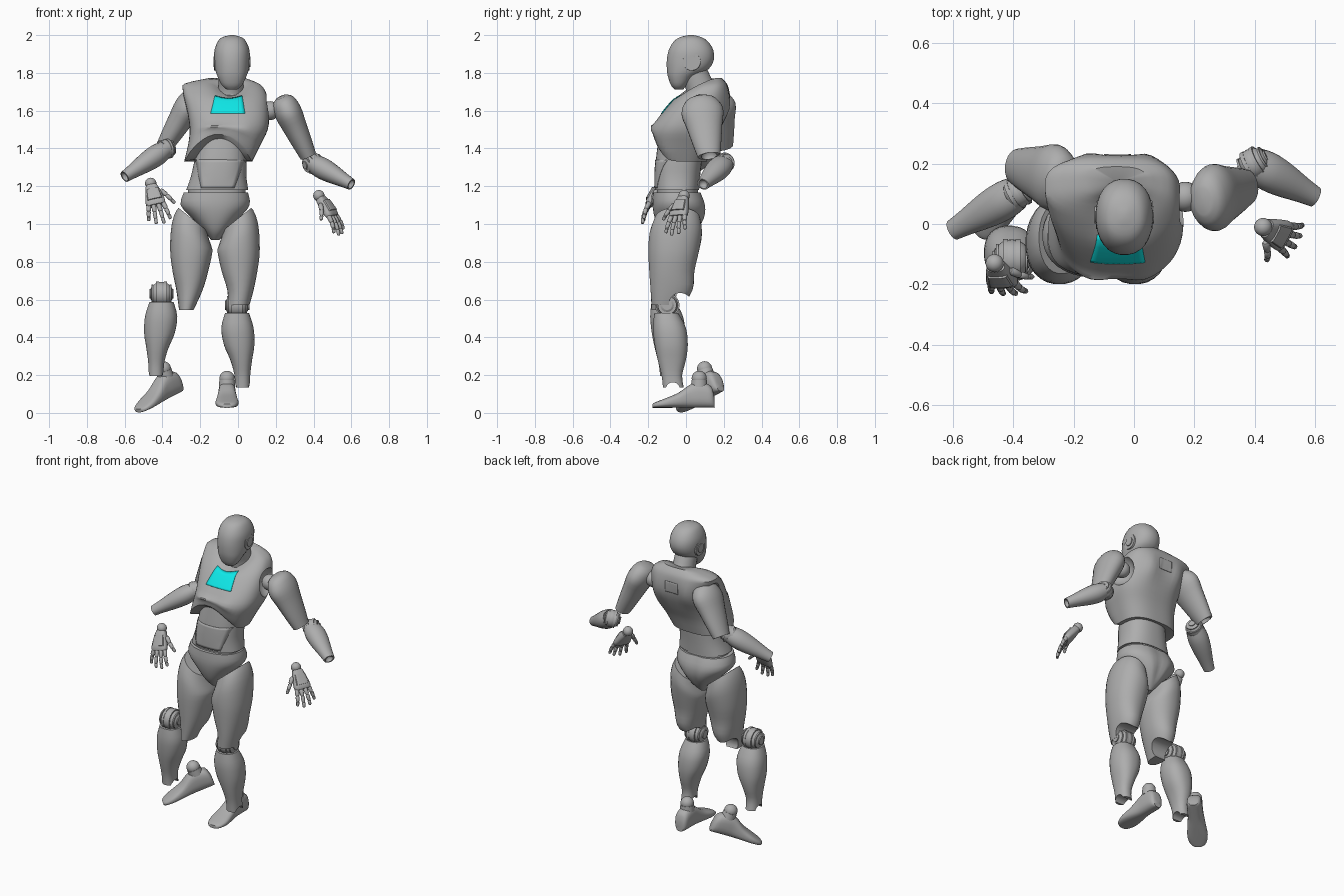
import bpy, bmesh, math
from mathutils import Vector, Matrix
from mathutils.bvhtree import BVHTree

cube = bpy.data.objects.get("Cube")
if cube:
    bpy.data.objects.remove(cube, do_unlink=True)


def material(name, colour):
    mat = bpy.data.materials.new(name)
    mat.use_nodes = True
    mat.diffuse_color = colour
    bsdf = next(n for n in mat.node_tree.nodes if n.type == 'BSDF_PRINCIPLED')
    bsdf.inputs["Base Color"].default_value = colour
    return mat


GREY = material("armour grey", (0.42, 0.42, 0.42, 1))
CYAN = material("chest cyan", (0.005, 0.85, 0.85, 1))
parts = []


def clamp(v):
    return max(0.0, min(1.0, v))


def resample(rings, steps):
    """Smooth interpolation between cross-sections."""
    out = []
    for i in range(len(rings) - 1):
        a, b, c, d = (rings[max(0, min(len(rings) - 1, i + k))] for k in (-1, 0, 1, 2))
        for s in range(steps):
            t = s / steps
            out.append([q + t * (r - p + t * (2 * p - 5 * q + 4 * r - e + t * (3 * (q - r) + e - p))) / 2
                        for p, q, r, e in zip(a, b, c, d)])
    return out + [list(rings[-1])]


def loft(bm, rings, n=24, power=2.0, M=Matrix(), warp=None, steps=3):
    """Skin rounded sections given as (x0, x1, y0, y1, z)."""
    loops = []
    for x0, x1, y0, y1, z in resample(rings, steps):
        loop = []
        for i in range(n):
            a = math.tau * (i + 0.5) / n
            c, s = (math.copysign(abs(f) ** (2 / power), f) for f in (math.cos(a), math.sin(a)))
            p = Vector(((x0 + x1 + (x1 - x0) * c) / 2, (y0 + y1 + (y1 - y0) * s) / 2, z))
            loop.append(bm.verts.new(M @ (warp(p) if warp else p)))
        loops.append(loop)
    for lo, hi in zip(loops, loops[1:]):
        for i in range(n):
            j = (i + 1) % n
            bm.faces.new((lo[i], lo[j], hi[j], hi[i]))
    for loop in (loops[0], loops[-1]):
        mid = bm.verts.new(sum((v.co for v in loop), Vector()) / n)
        for i in range(n):
            bm.faces.new((loop[i], loop[(i + 1) % n], mid))


def limb(bm, a, b, sections, n=24, M=Matrix(), steps=3):
    """Loft (t, rx, ry) sections along the line a to b."""
    a, b = Vector(a), Vector(b)
    z = (b - a).normalized()
    x = Vector((0, 1, 0)).cross(z)
    x = x.normalized() if x.length > 0.01 else Vector((1, 0, 0))
    F = Matrix((x, z.cross(x), z)).transposed().to_4x4()
    F.translation = a
    d = (b - a).length
    loft(bm, [(-rx, rx, -ry, ry, t * d) for t, rx, ry in sections], n, 2.0, M @ F, None, steps)


def rod(bm, a, b, r, r2=None, n=20):
    limb(bm, a, b, [(0, r, r), (1, r2 or r, r2 or r)], n, steps=1)


def ball(bm, c, r):
    bmesh.ops.create_uvsphere(bm, u_segments=24, v_segments=14, radius=r,
                              matrix=Matrix.Translation(c))


def finish(name, bm, mat=GREY, cutters=()):
    bmesh.ops.recalc_face_normals(bm, faces=bm.faces)
    me = bpy.data.meshes.new(name)
    bm.to_mesh(me)
    bm.free()
    me.materials.append(mat)
    ob = bpy.data.objects.new(name, me)
    bpy.context.collection.objects.link(ob)
    bpy.context.view_layer.objects.active = ob
    for cutter in cutters:
        cutter.hide_render = True
        mod = ob.modifiers.new("cut", 'BOOLEAN')
        mod.operation, mod.solver, mod.object = 'DIFFERENCE', 'EXACT', cutter
        bpy.ops.object.modifier_apply(modifier=mod.name)
        parts.remove(cutter)
        bpy.data.objects.remove(cutter, do_unlink=True)
    parts.append(ob)
    return ob


def ball_cutter(c, r):
    bm = bmesh.new()
    ball(bm, c, r)
    return finish("cutter", bm)


def rod_cutter(x, y, z, r):
    bm = bmesh.new()
    rod(bm, (x - .3, y, z), (x + .3, y, z), r, n=32)
    return finish("cutter", bm)


def joint(name, c, r, axis):
    """Ball joint with banded discs and end caps."""
    bm, c, axis = bmesh.new(), Vector(c), Vector(axis).normalized() * r
    ball(bm, c, r)
    for s in (-1, 1):
        rod(bm, c + axis * s * .2, c + axis * s * .45, r * 1.02)
        rod(bm, c + axis * s * .7, c + axis * s * .82, r * .78)
        rod(bm, c + axis * s * .8, c + axis * s * 1.01, r * .4)
    finish(name, bm)


def plate(name, target, bottom, top, z0, z1, sag, side, mat=GREY):
    """Thin plate laid on the target's front (side -1) or back (side 1)."""
    src, bm = bmesh.new(), bmesh.new()
    src.from_mesh(target.data)
    tree, n, grid = BVHTree.FromBMesh(src), 10, []
    src.free()
    for j in range(n + 1):
        v = j / n
        for i in range(n + 1):
            u = i / n
            x = (bottom[0] + (bottom[1] - bottom[0]) * u) * (1 - v) + (top[0] + (top[1] - top[0]) * u) * v
            z = z0 + (z1 - z0) * v - sag * v * math.sin(math.pi * u)
            hit = tree.ray_cast(Vector((x, side * 2, z)), Vector((0, -side, 0)))[0]
            grid.append(bm.verts.new(hit + Vector((0, side * .001, 0))) if hit else None)
    for j in range(n):
        for i in range(n):
            k = j * (n + 1) + i
            quad = (grid[k], grid[k + 1], grid[k + n + 2], grid[k + n + 1])
            if all(quad):
                bm.faces.new(quad)
    ob = finish(name, bm, mat)
    mod = ob.modifiers.new("thickness", 'SOLIDIFY')
    mod.thickness, mod.offset = .004, 0


# Head with ear discs, and neck with collar
bm = bmesh.new()
loft(bm, [(-.06, -.004, -.06, -.015, 1.712), (-.086, .022, -.08, .005, 1.735), (-.108, .044, -.096, .05, 1.78),
          (-.122, .058, -.102, .12, 1.82), (-.127, .063, -.102, .148, 1.87), (-.125, .061, -.092, .145, 1.92),
          (-.109, .045, -.068, .12, 1.963), (-.085, .021, -.035, .085, 1.988), (-.042, -.022, .015, .04, 2)],
     28, 2.2)
for s in (-1, 1):
    ear = Vector((-.032, .03, 1.86))
    rod(bm, ear + Vector((s * .07, 0, 0)), ear + Vector((s * .094, 0, 0)), .05, .047, 28)
    rod(bm, ear + Vector((s * .07, 0, 0)), ear + Vector((s * .099, 0, 0)), .028, n=24)
finish("head", bm)
bm = bmesh.new()
limb(bm, (-.04, .1, 1.66), (-.034, .04, 1.81), [(0, .08, .088), (.35, .076, .084), (.39, .068, .076), (1, .066, .07)])
finish("neck", bm)


# Chest shell: arched front rim, pectorals, scooped neckline, shoulder sockets
def chest_shape(p):
    dx = abs(p.x + .055)
    front = clamp((-.03 - p.y) / .1)
    arch = .145 * clamp(1 - ((p.x + .105) / .185) ** 2) * front
    bulge = math.exp(-((dx - .085) / .065) ** 2 - ((p.z - 1.5) / .055) ** 2)
    blade = math.exp(-((dx - .1) / .05) ** 2 - ((p.z - 1.62) / .08) ** 2)
    back = clamp((p.y - .1) / .08)
    scoop = .07 * math.exp(-((p.x + .04) / .075) ** 2) * clamp((p.z - 1.66) / .1) * clamp((.16 - p.y) / .08)
    return Vector((p.x, p.y - .018 * bulge * front + .018 * blade * back,
                   p.z + arch * clamp(1 - (p.z - 1.33) / .2) - scoop))


bm = bmesh.new()
loft(bm, [(-.285, .075, -.172, .11, 1.33), (-.264, .12, -.177, .14, 1.42), (-.256, .158, -.172, .18, 1.5),
          (-.266, .165, -.133, .212, 1.58), (-.284, .158, -.066, .225, 1.66), (-.293, .142, -.005, .225, 1.71),
          (-.283, .112, .045, .215, 1.743), (-.16, .045, .09, .19, 1.772)], 48, 2.7, warp=chest_shape)
chest = finish("chest", bm, GREY, [ball_cutter((.2, .085, 1.6), .1), ball_cutter((-.34, .14, 1.61), .11)])
plate("chest_light", chest, (-.145, .037), (-.122, .022), 1.585, 1.68, .015, -1, CYAN)
plate("back_panel", chest, (-.1, -.01), (-.1, -.01), 1.62, 1.69, 0, 1)

# Abdomen, waist and pelvis
bm = bmesh.new()
loft(bm, [(-.275, .055, -.165, .07, 1.18), (-.25, .045, -.165, .075, 1.25), (-.23, .045, -.16, .085, 1.34),
          (-.2, .04, -.145, .1, 1.46)], 36, 2.4)
abdomen = finish("abdomen", bm)
plate("abdomen_panel", abdomen, (-.195, -.02), (-.225, .035), 1.19, 1.34, 0, -1)
bm = bmesh.new()
loft(bm, [(-.265, .04, -.155, .065, 1.14), (-.265, .04, -.155, .065, 1.2)], 36, 2.4)
finish("waist", bm)
bm = bmesh.new()
loft(bm, [(-.142, -.1, -.09, .01, .915), (-.178, -.058, -.135, .06, .96), (-.243, .006, -.165, .1, 1.03),
          (-.304, .062, -.178, .105, 1.1), (-.287, .053, -.175, .08, 1.168)], 36, 2.2,
     warp=lambda p: p - Vector((0, .015 * clamp((p.y - .03) / .06) * math.exp(-((p.x + .12) / .025) ** 2), 0)))
finish("pelvis", bm)

# Legs: thigh, knee, shin; the lower legs are separated from the thighs
for side, m, knee, bottom in (("right", 1, Vector((-.405, -.115, .63)), (-.312, -.235, -.182, -.03, .545)),
                              ("left", -1, Vector((-.005, -.1, .57)), (-.305, -.19, -.182, -.02, .57))):
    def thigh_shape(p):
        z = p.z - (p.x + .245) * .8 * clamp((p.z - .85) / .15)
        return Vector((p.x if m > 0 else -.244 - p.x, p.y, z))
    bm = bmesh.new()
    loft(bm, [bottom, (-.327, -.187, -.188, .035, .65), (-.347, -.157, -.195, .045, .75),
              (-.36, -.135, -.2, .07, .86), (-.35, -.145, -.192, .085, .95), (-.315, -.165, -.165, .075, 1.03)],
         28, 2.2, warp=thigh_shape)
    finish(side + "_thigh", bm, GREY, [rod_cutter(-.122 - m * .14, -.03, .575, .06)])

    joint(side + "_knee", knee, .064, (1, 0, 0))
    def shin_shape(p):
        return Vector((-m * p.x, p.y, p.z)) + knee
    bm = bmesh.new()
    loft(bm, [(-.012, .07, -.022, .088, -.435), (-.014, .07, -.03, .08, -.37), (-.036, .08, -.05, .1, -.29),
              (-.07, .092, -.066, .11, -.21), (-.084, .088, -.075, .1, -.12), (-.064, .064, -.068, .06, -.042)],
         28, 2.3, warp=shin_shape)
    ankle_gap = knee + Vector((0, .03, -.445))
    finish(side + "_shin", bm, GREY, [rod_cutter(*ankle_gap, .037), ball_cutter(knee, .067)])

# Feet: toe points along -y before being placed
left_place = Matrix.Translation((-.058, .07, .177))
right_place = (Matrix.Translation((-.393, .1, .228)) @ Matrix.Rotation(math.radians(-46), 4, 'Z')
               @ Matrix.Rotation(math.radians(20), 4, 'X'))
for side, place in (("left", left_place), ("right", right_place)):
    outline = [(-.08, .026, -.09), (-.062, .042, -.035), (0, .046, -.012), (.05, .047, -.028), (.11, .055, -.07),
               (.18, .061, -.1), (.23, .047, -.12), (.247, .025, -.13)]
    bm = bmesh.new()
    loft(bm, [(-w, w, -.15, top, d) for d, w, top in outline], 24, 2.7,
         place @ Matrix.Rotation(math.pi / 2, 4, 'X'))
    ball(bm, place @ Vector((0, 0, .006)), .04)
    rod(bm, place @ Vector((0, 0, -.04)), place @ Vector((0, 0, -.002)), .044, .041, 24)
    finish(side + "_foot", bm)

# Arms: shoulder ball, upper arm, elbow, forearm
arms = {"left": ((.228, .075, 1.672), (.372, .122, 1.36), (.397, .2, 1.322), (.6, .09, 1.21), (.17, .09, 1.6)),
        "right": ((-.222, .14, 1.69), (-.39, .19, 1.41), (-.385, .105, 1.395), (-.6, -.02, 1.25), (-.255, .14, 1.62))}
for side, (top, low, elbow, wrist, socket) in arms.items():
    bm = bmesh.new()
    ball(bm, socket, .05)
    finish(side + "_shoulder_ball", bm)
    bm = bmesh.new()
    limb(bm, top, low, [(0, .03, .045), (.07, .06, .085), (.25, .073, .112), (.5, .065, .095), (.8, .053, .075),
                        (1, .044, .06)])
    finish(side + "_upper_arm", bm, GREY, [ball_cutter(low, .042)])
    joint(side + "_elbow", elbow, .052, (.8, .45, .2))
    bm = bmesh.new()
    limb(bm, elbow, wrist, [(0, .047, .056), (.2, .057, .064), (.45, .053, .06), (.8, .038, .043), (1, .031, .035)])
    finish(side + "_forearm", bm, GREY, [ball_cutter(elbow, .055), ball_cutter(wrist, .025)])

# Hands: fingers hang along -z, back of the hand faces -y, then placed
for side, m, wrist, aim, yaw in (("right", 1, (-.462, -.13, 1.215), (.05, -.12, -.2), 0),
                                 ("left", -1, (.428, -.01, 1.15), (.135, -.06, -.2), 60)):
    turn = Vector((0, 0, -1)).rotation_difference(Vector(aim)).to_matrix().to_4x4()
    M = (Matrix.Translation(wrist) @ turn @ Matrix.Rotation(math.radians(yaw), 4, 'Z')
         @ Matrix.Scale(1.17, 4))
    bm = bmesh.new()
    ball(bm, wrist, .03)
    loft(bm, [(-.026, .026, -.02, .02, -.015), (-.036, .036, -.022, .022, -.05), (-.045, .045, -.02, .02, -.1),
              (-.04, .04, -.014, .014, -.118)], 20, 3, M)
    loft(bm, [(-.028, .028, -.027, 0, -.04), (-.034, .034, -.026, 0, -.095)], 16, 4, M, None, 1)
    digits = [(m * (.033 - .022 * i), -.11, m * (.2 - .14 * i), size)
              for i, size in enumerate((.92, 1.05, 1, .8))] + [(m * .036, -.045, m * .6, .95)]
    for x, z, spread, size in digits:
        p, curl = Vector((x, 0, z)), .05
        for k, length in enumerate((.042, .034, .026)):
            step = Vector((math.sin(spread) * math.cos(curl), math.sin(curl), -math.cos(spread) * math.cos(curl)))
            r = .0115 - .0015 * k
            q = p + step * length * size
            limb(bm, p, q, [(0, r * .7, r * .7), (.15, r, r), (.8, r * .9, r * .9), (1, r * .55, r * .55)], 10, M, 1)
            p, curl = q - step * .003, curl + .18
    finish(side + "_hand", bm)

# Smooth shading with crisp edges
bpy.ops.object.select_all(action='DESELECT')
for ob in parts:
    ob.select_set(True)
bpy.context.view_layer.objects.active = parts[0]
bpy.ops.object.shade_smooth_by_angle(angle=math.radians(35))
